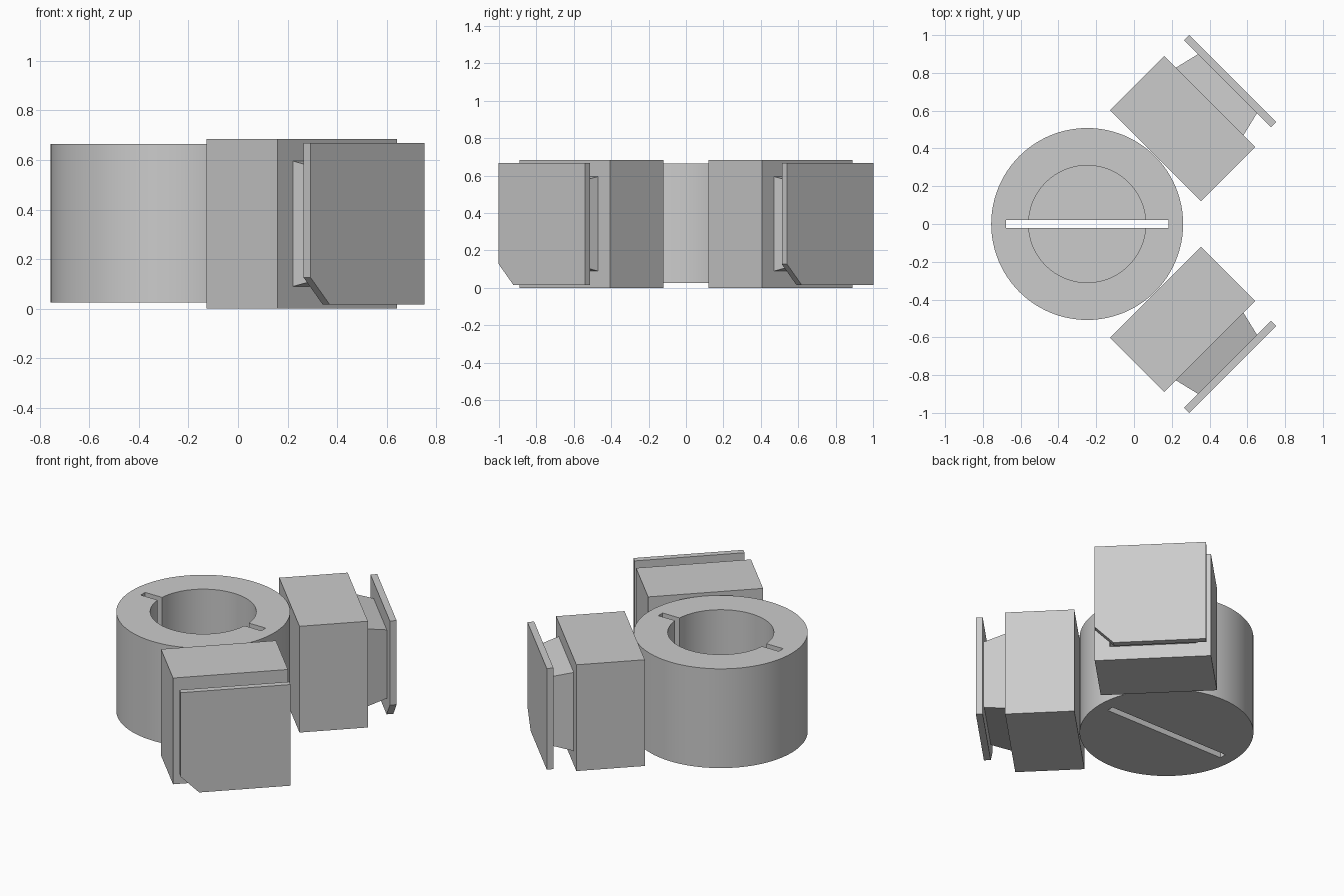
import bpy, bmesh
from math import radians
from mathutils import Matrix, Vector

cube = bpy.data.objects.get("Cube")
if cube:
    bpy.data.objects.remove(cube, do_unlink=True)

grey = bpy.data.materials.new("plain grey")
grey.use_nodes = True
colour = (0.6, 0.6, 0.6, 1)
grey.diffuse_color = colour
grey.node_tree.nodes["Principled BSDF"].inputs["Base Color"].default_value = colour

AXIS = Vector((-0.248, 0, 0))   # centre line of the drum
MID_Z = 0.3425                  # mid height of the side blocks


def add_object(name, bm, matrix):
    bmesh.ops.recalc_face_normals(bm, faces=bm.faces)
    mesh = bpy.data.meshes.new(name)
    bm.to_mesh(mesh)
    bm.free()
    mesh.materials.append(grey)
    obj = bpy.data.objects.new(name, mesh)
    obj.matrix_world = matrix
    bpy.context.collection.objects.link(obj)
    return obj


def cylinder(name, radius, z0, z1):
    bm = bmesh.new()
    bmesh.ops.create_cone(bm, cap_ends=True, segments=96, radius1=radius,
                          radius2=radius, depth=z1 - z0,
                          matrix=Matrix.Translation((0, 0, (z0 + z1) / 2)))
    return add_object(name, bm, Matrix.Translation(AXIS))


def loft(name, x0, ring0, x1, ring1, matrix):
    """Solid between two matching (y, z) outlines facing along x."""
    bm = bmesh.new()
    a = [bm.verts.new((x0, y, z)) for y, z in ring0]
    b = [bm.verts.new((x1, y, z)) for y, z in ring1]
    bm.faces.new(a)
    bm.faces.new(b)
    for i in range(len(a)):
        j = (i + 1) % len(a)
        bm.faces.new((a[i], a[j], b[j], b[i]))
    return add_object(name, bm, matrix)


def square(half, half_z=None):
    h = half_z or half
    return [(-half, MID_Z - h), (half, MID_Z - h), (half, MID_Z + h), (-half, MID_Z + h)]


# Drum with a deep round well and a thin slot right through the floor
drum = cylinder("drum", 0.508, 0.025, 0.665)
well = cylinder("well_cutter", 0.31, 0.09, 0.9)
slot = loft("slot_cutter", -0.43, square(0.0225, 0.6), 0.43, square(0.0225, 0.6),
            Matrix.Translation(AXIS))
for cutter in (well, slot):
    cutter.hide_render = True
    mod = drum.modifiers.new("cut", "BOOLEAN")
    mod.operation = "DIFFERENCE"
    mod.solver = "EXACT"
    mod.object = cutter
bpy.context.view_layer.update()
drum.data = bpy.data.meshes.new_from_object(
    drum.evaluated_get(bpy.context.evaluated_depsgraph_get()))
drum.modifiers.clear()
drum.data.name = "drum"
for cutter in (well, slot):
    bpy.data.objects.remove(cutter, do_unlink=True)
drum.data.shade_smooth()
drum.data.set_sharp_from_angle(angle=radians(30))

# Two arms: block, tapered neck and end plate with one clipped lower corner
half = 0.326
low, high, clip = MID_Z - half, MID_Z + half, 0.11
plate = [(-half + clip, low), (half, low), (half, high), (-half, high), (-half, low + clip)]
for side, angle in (("front", -45), ("back", 45)):
    place = Matrix.Translation(AXIS) @ Matrix.Rotation(radians(angle), 4, "Z")
    loft(side + "_block", 0.511, square(0.341, MID_Z), 0.917, square(0.341, MID_Z), place)
    loft(side + "_neck", 0.917, square(0.253), 1.05, square(0.221), place)
    loft(side + "_plate", 1.05, plate, 1.09, plate, place)
